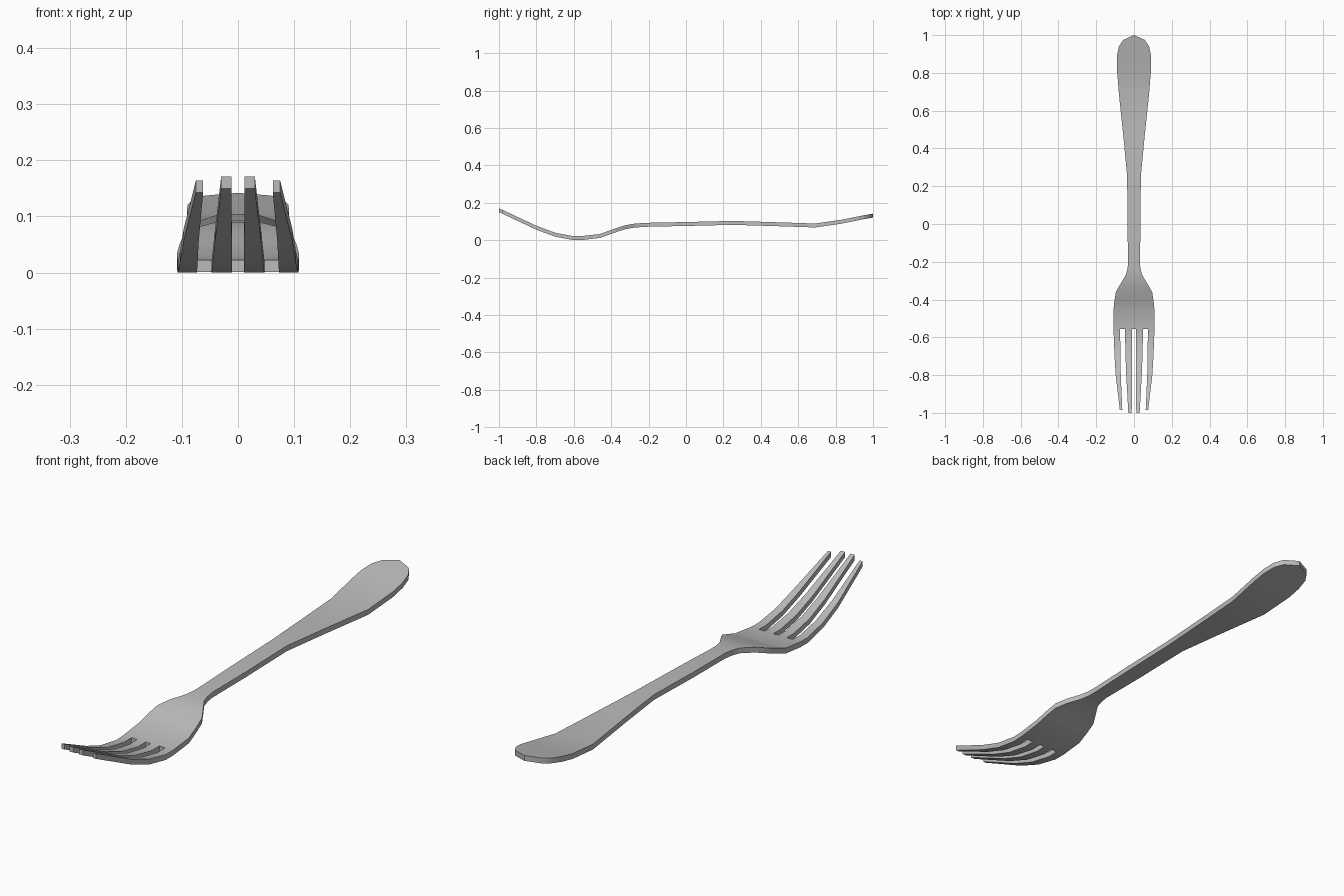
import bpy, bmesh
from mathutils import Vector

cube = bpy.data.objects.get("Cube")
if cube:
    bpy.data.objects.remove(cube)

steel = bpy.data.materials.new("brushed_steel")
steel.use_nodes = True
steel.diffuse_color = (0.5, 0.5, 0.5, 1)
steel.node_tree.nodes["Principled BSDF"].inputs["Base Color"].default_value = (0.5, 0.5, 0.5, 1)

THICKNESS = 0.021

# side profile of the upper surface: (y, z)
profile = [(-1, .174), (-.8, .08), (-.7, .043), (-.6, .024), (-.555, .025), (-.46, .036),
           (-.36, .072), (-.32, .084), (-.27, .092), (-.2, .096), (0, .1), (.25, .106),
           (.45, .1), (.69, .092), (.83, .112), (.94, .134), (1, .145)]

# half widths of handle and head: (y, half width)
outline = [(1, 0), (.974, .058), (.94, .08), (.89, .09), (.83, .091), (.69, .08),
           (.45, .055), (.25, .036), (0, .035), (-.2, .031), (-.235, .034), (-.27, .043),
           (-.32, .073), (-.36, .096), (-.41, .104), (-.46, .109)]

# tine edges from root to tip: (y, inner x, outer x)
inner_tine = [(-.555, .011, .048), (-.6, .011, .047), (-.7, .011, .045),
              (-.8, .011, .041), (-1, .012, .03)]
outer_tine = [(-.555, .073, .108), (-.6, .073, .107), (-.7, .072, .103),
              (-.8, .07, .097), (-.985, .062, .075)]


def height(y):
    for (y0, z0), (y1, z1) in zip(profile, profile[1:]):
        if y <= y1:
            return z0 + (z1 - z0) * (y - y0) / (y1 - y0)
    return profile[-1][1]


bm = bmesh.new()


def vert(x, y):
    return bm.verts.new((x, y, height(y)))


# handle and head sheet
rows = [[vert(0, 1)]] + [[vert(-w, y), vert(w, y)] for y, w in outline[1:]]
for a, b in zip(rows, rows[1:]):
    bm.faces.new(b + a[::-1])

# four tines, mirrored in pairs
roots = []
for side in (-1, 1):
    for tine in (inner_tine, outer_tine):
        strip = [sorted((vert(side * a, y), vert(side * b, y)), key=lambda v: v.co.x)
                 for y, a, b in tine]
        roots += strip[0]
        for a, b in zip(strip, strip[1:]):
            bm.faces.new(b + a[::-1])

# palm joining the head to the tine roots
roots.sort(key=lambda v: v.co.x)
bm.faces.new(roots + rows[-1][::-1])

# give the sheet its thickness
bmesh.ops.recalc_face_normals(bm, faces=bm.faces)
sheet = bm.faces[:]
lower = bmesh.ops.extrude_face_region(bm, geom=sheet, use_keep_orig=True)["geom"]
bmesh.ops.translate(bm, vec=Vector((0, 0, -THICKNESS)),
                    verts=[v for v in lower if isinstance(v, bmesh.types.BMVert)])
bmesh.ops.recalc_face_normals(bm, faces=bm.faces)
lowest = min(v.co.z for v in bm.verts)
bmesh.ops.translate(bm, vec=(0, 0, -lowest), verts=bm.verts)

mesh = bpy.data.meshes.new("fork")
bm.to_mesh(mesh)
bm.free()
mesh.materials.append(steel)
fork = bpy.data.objects.new("fork", mesh)
bpy.context.collection.objects.link(fork)
bpy.context.view_layer.objects.active = fork
fork.select_set(True)
bpy.ops.object.shade_smooth_by_angle(angle=0.6)
